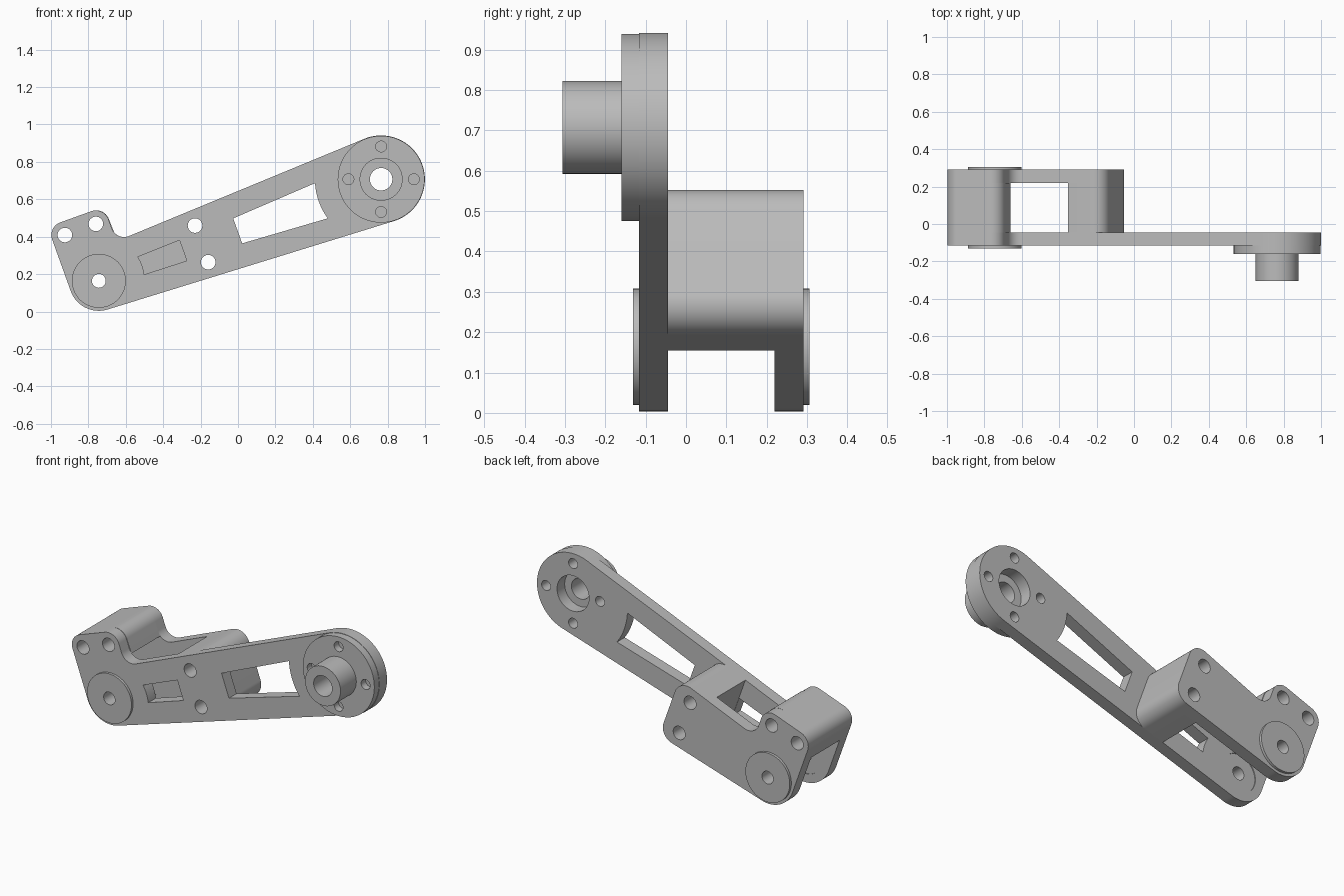
import bpy
import bmesh
from math import sin, cos, tan, atan2, pi, radians
from mathutils import Vector

if "Cube" in bpy.data.objects:
    bpy.data.objects.remove(bpy.data.objects["Cube"])

# Arm frame: u runs from the low pivot to the high hub, v is across the arm
PIVOT = Vector((-0.744, 0.164))
TILT = radians(19.8)
HUB_U, END_R, HUB_R = 1.604, 0.16, 0.234
FRONT = (-0.116, -0.045)
REAR = (0.219, 0.291)

grey = bpy.data.materials.new("plain grey")
grey.use_nodes = True
grey.diffuse_color = (0.5, 0.5, 0.5, 1)
grey.node_tree.nodes["Principled BSDF"].inputs["Base Color"].default_value = (0.5, 0.5, 0.5, 1)


def half(u):
    """Half width of the tapered arm at u."""
    return 0.1602 + 0.0462 * u


def circle(u, v, r, n=64):
    return [(u + r * cos(2 * pi * i / n), v + r * sin(2 * pi * i / n)) for i in range(n)]


def rounded(corners, steps=14):
    """Outline of a polygon whose corners (u, v, radius) are rounded."""
    pts = []
    for i, (u, v, r) in enumerate(corners):
        p = Vector((u, v))
        if r == 0:
            pts.append(p)
            continue
        a = (Vector(corners[i - 1][:2]) - p).normalized()
        b = (Vector(corners[(i + 1) % len(corners)][:2]) - p).normalized()
        angle = a.angle(b)
        start = p + a * (r / tan(angle / 2))
        centre = p + (a + b).normalized() * (r / sin(angle / 2))
        first = start - centre
        last = p + b * (r / tan(angle / 2)) - centre
        a0 = atan2(first.y, first.x)
        sweep = (atan2(last.y, last.x) - a0 + pi) % (2 * pi) - pi
        for k in range(steps + 1):
            t = a0 + sweep * k / steps
            pts.append(centre + Vector((cos(t), sin(t))) * r)
    return [p for i, p in enumerate(pts) if (Vector(p) - Vector(pts[i - 1])).length > 1e-4]


def prism(name, outline, depth):
    """Extrude an outline in the arm frame from the first y to the second."""
    bm = bmesh.new()
    verts = []
    for u, v in outline:
        x = PIVOT.x + u * cos(TILT) - v * sin(TILT)
        z = PIVOT.y + u * sin(TILT) + v * cos(TILT)
        verts.append(bm.verts.new((x, depth[0], z)))
    face = bm.faces.new(verts)
    new = bmesh.ops.extrude_face_region(bm, geom=[face])["geom"]
    bmesh.ops.translate(bm, vec=(0, depth[1] - depth[0], 0),
                        verts=[g for g in new if isinstance(g, bmesh.types.BMVert)])
    bmesh.ops.recalc_face_normals(bm, faces=bm.faces[:])
    mesh = bpy.data.meshes.new(name)
    bm.to_mesh(mesh)
    bm.free()
    mesh.materials.append(grey)
    obj = bpy.data.objects.new(name, mesh)
    bpy.context.collection.objects.link(obj)
    return obj


def part(name, outline, depth, cuts=()):
    """A prism with (outline, depth) cuts removed, smooth on its curved sides."""
    obj = prism(name, outline, depth)
    bpy.ops.object.select_all(action="DESELECT")
    obj.select_set(True)
    bpy.context.view_layer.objects.active = obj
    for shape, span in cuts:
        cutter = prism("cutter", shape, span)
        cutter.hide_render = True
        mod = obj.modifiers.new("cut", "BOOLEAN")
        mod.operation = "DIFFERENCE"
        mod.solver = "EXACT"
        mod.object = cutter
        bpy.ops.object.modifier_apply(modifier=mod.name)
        bpy.data.objects.remove(cutter)
    bpy.ops.object.shade_smooth_by_angle(angle=radians(30))
    return obj


THROUGH = (-0.5, 0.5)
lobe_bolts = [(circle(s * 0.088, 0.292, 0.039, 32), THROUGH) for s in (-1, 1)]
block_bolts = [(circle(0.584, s * 0.104, 0.039, 32), THROUGH) for s in (-1, 1)]
pivot_hole = [(circle(0, 0, 0.037, 32), THROUGH)]


def hub_bolts(span):
    spots = [(HUB_U + 0.175 * cos(k * pi / 2 - TILT), 0.175 * sin(k * pi / 2 - TILT))
             for k in range(4)]
    return [(circle(u, v, 0.029, 32), span) for u, v in spots]


# Outline shared by both side plates: pivot end and raised lobe
start = [(-END_R, -half(-END_R), END_R)]
lobe = [(0.16, half(0.16), 0.07), (0.16, 0.364, 0.072), (-0.16, 0.364, 0.072)]
hub_end = HUB_U + HUB_R
block_end = [(0.69, -half(0.69), 0.08), (0.69, half(0.69), 0.08)]

# Windows of the long plate, each with one arc around the nearer pivot
arc = [0.2 * (k - 4) / 8 for k in range(9)]
small_window = [(0.479, -0.058), (0.479, 0.058)] + [
    ((0.245 ** 2 - (v * 0.5) ** 2) ** 0.5, v * 0.5) for v in reversed(arc)]
large_window = [(0.789, 0.071), (0.789, -0.071)] + [
    (HUB_U - (0.354 ** 2 - v ** 2) ** 0.5, v) for v in arc]

# Long front plate
part("long_front_plate",
     rounded(start + [(hub_end, -half(hub_end), HUB_R), (hub_end, half(hub_end), HUB_R)] + lobe, 32),
     FRONT,
     lobe_bolts + block_bolts + pivot_hole + hub_bolts((-0.11, 0))
     + [(small_window, THROUGH), (large_window, THROUGH),
        (circle(HUB_U, 0, 0.104), THROUGH),
        (circle(0, 0, 0.11), (FRONT[1] - 0.005, 0))])

# Short rear plate
part("short_rear_plate", rounded(start + block_end + lobe, 24), REAR,
     lobe_bolts + block_bolts + pivot_hole
     + [(circle(0, 0, 0.11), (0.1, REAR[0] + 0.005))])

# Spacers joining the two plates
GAP = (FRONT[1], REAR[0])
part("lobe_spacer", rounded([(-0.16, 0.21, 0), (0.165, 0.21, 0)] + lobe[1:], 24), GAP, lobe_bolts)
part("middle_spacer",
     rounded([(0.48, -half(0.48), 0)] + block_end + [(0.48, half(0.48), 0)], 24), GAP, block_bolts)

# Raised pads around the low pivot
part("front_pivot_pad", circle(0, 0, 0.144), (-0.131, FRONT[0]), pivot_hole)
part("rear_pivot_pad", circle(0, 0, 0.144), (REAR[1], 0.306), pivot_hole)

# Hub disc and hollow boss
bore = [(circle(HUB_U, 0, 0.06), THROUGH)]
part("hub_disc", circle(HUB_U, 0, 0.232, 96), (-0.16, FRONT[0]), bore + hub_bolts((-0.3, -0.118)))
part("hub_boss", circle(HUB_U, 0, 0.115), (-0.306, -0.16), bore)
